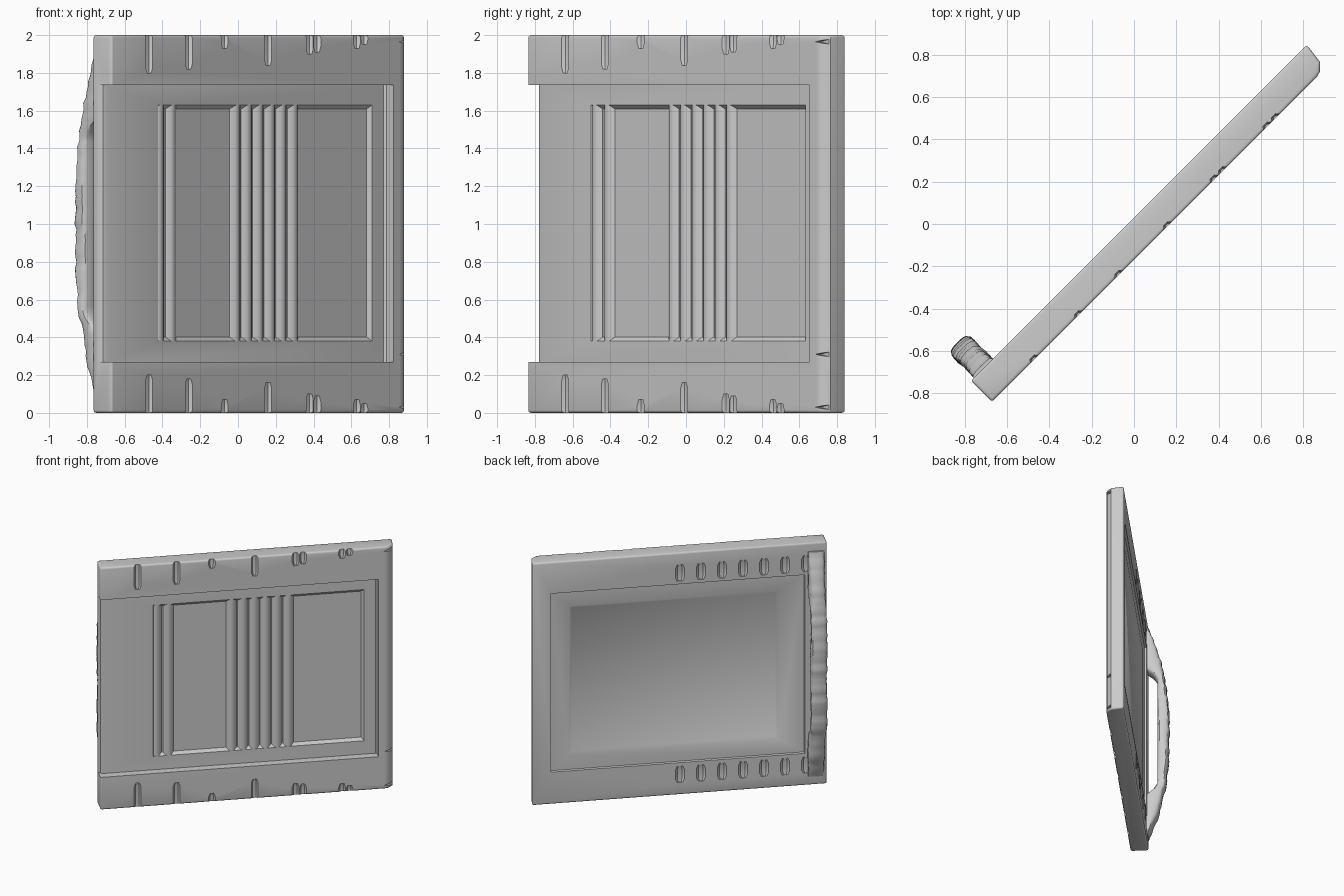
import bpy, bmesh, math, random
from mathutils import Matrix

random.seed(4)
old = bpy.data.objects.get("Cube")
if old:
    bpy.data.objects.remove(old, do_unlink=True)

grey = bpy.data.materials.new("plain grey")
grey.use_nodes = True
colour = (0.6, 0.6, 0.6, 1)
grey.diffuse_color = colour
grey.node_tree.nodes["Principled BSDF"].inputs["Base Color"].default_value = colour

FRONT, BACK, PANEL, REAR_PANEL = -0.12, 0.021, -0.055, 0.004
TURN = Matrix.Rotation(math.radians(45), 4, 'Z')


def make(name, bm):
    bmesh.ops.recalc_face_normals(bm, faces=bm.faces)
    mesh = bpy.data.meshes.new(name)
    bm.to_mesh(mesh)
    bm.free()
    mesh.materials.append(grey)
    obj = bpy.data.objects.new(name, mesh)
    bpy.context.collection.objects.link(obj)
    return obj


def loft(bm, rings):
    """Skin a list of equal rings and cap both ends."""
    loops = [[bm.verts.new(p) for p in ring] for ring in rings]
    n = len(loops[0])
    for a, b in zip(loops, loops[1:]):
        for i in range(n):
            bm.faces.new((a[i], a[(i + 1) % n], b[(i + 1) % n], b[i]))
    bm.faces.new(loops[0][::-1])
    bm.faces.new(loops[-1])


def prism(bm, outline, z0, z1):
    loft(bm, [[(x, y, z) for x, y in outline] for z in (z0, z1)])


def pocket(bm, x0, x1, z0, z1, y_open, y_floor, slope):
    """Tapered block whose narrow end is the pocket floor."""
    def ring(y, s):
        return [(x0 + s, y, z0 + s), (x1 - s, y, z0 + s), (x1 - s, y, z1 - s), (x0 + s, y, z1 - s)]
    loft(bm, [ring(y_open + (y_open - y_floor), -slope), ring(y_floor, slope)])


def groove(bm, x, y, z0, z1, half, depth, out):
    """Shallow upright dent; out is the outward y direction."""
    def ring(z, k):
        return [(x + half * k * c, y + out * (depth * k * s), z)
                for c, s in ((-1.3, 1), (-1, 0), (-.5, -.9), (.5, -.9), (1, 0), (1.3, 1))]
    loft(bm, [ring(z0, .6), ring(z0 + .03, 1), ring(z1 - .03, 1), ring(z1, .6)])


def finish(obj):
    """Bake modifiers into the mesh, turn it into place and smooth it."""
    dg = bpy.context.evaluated_depsgraph_get()
    mesh = bpy.data.meshes.new_from_object(obj.evaluated_get(dg))
    obj.modifiers.clear()
    obj.data = mesh
    mesh.transform(TURN)
    bpy.ops.object.select_all(action='DESELECT')
    obj.select_set(True)
    bpy.context.view_layer.objects.active = obj
    bpy.ops.object.shade_smooth_by_angle(angle=math.radians(35))


# Door slab with a slanted free end
bm = bmesh.new()
prism(bm, [(-1.068, FRONT), (1.1, FRONT), (1.13, -.112), (1.162, -.08), (1.175, BACK), (-1.068, BACK)], 0, 2)
slab = make("door_slab", bm)
bevel = slab.modifiers.new("soft edges", 'BEVEL')
bevel.width, bevel.segments = 0.014, 3
bevel.limit_method, bevel.angle_limit = 'ANGLE', math.radians(50)

# Main recesses: the front one runs out through the hinge end
bm = bmesh.new()
prism(bm, [(1.046, -.3), (1.046, -.065), (1.036, PANEL), (-1.03, PANEL),
           (-1.055, -.046), (-1.068, -.02), (-1.2, -.02), (-1.2, -.3)], .27, 1.735)
pocket(bm, -.9, 1.03, .265, 1.74, BACK, REAR_PANEL, .004)
recesses = make("recess_cutter", bm)

# Inner pockets and worn dents along the rails
bm = bmesh.new()
pocket(bm, -.655, .95, .38, 1.63, PANEL, -.033, .022)
pocket(bm, -.7, .89, .39, 1.62, REAR_PANEL, -.01, .022)
for x, length in ((-.47, .2), (-.26, .18), (-.07, .07), (.16, .16), (.38, .1), (.42, .09), (.63, .07), (.67, .05)):
    u = (2 * x - .17) / math.sqrt(2)
    groove(bm, u, FRONT, 2 - length, 2.05, .026, .018, -1)
    groove(bm, u, FRONT, -.05, length, .026, .018, -1)
for i in range(7):
    u = .05 - .16 * i
    groove(bm, u, BACK, 1.765, 1.9, .035, .014, 1)
    groove(bm, u, BACK, .1, .235, .035, .014, 1)
# Chips in the free end
for z in (.03, .31, 1.965):
    loft(bm, [[(1.2, y, z - .02), (1.2, y, z + .02), (1.09, y, z)] for y in (-.2, -.085)])
dents = make("dent_cutter", bm)

for cutter in (recesses, dents):
    cutter.hide_render = True
    mod = slab.modifiers.new(cutter.name, 'BOOLEAN')
    mod.operation, mod.solver, mod.object = 'DIFFERENCE', 'EXACT', cutter
finish(slab)
for cutter in (recesses, dents):
    bpy.data.objects.remove(cutter, do_unlink=True)

# Upright ribs standing in the front pocket
bm = bmesh.new()
for x in [-.405, -.34] + [.0 + .061 * i for i in range(6)]:
    u = (2 * x - .08) / math.sqrt(2)
    shape = [(u + a * .04, y) for a, y in
             ((-1, -.025), (-1, -.034), (-.45, -.053), (0, -.056), (.45, -.053), (1, -.034), (1, -.025))]
    prism(bm, shape, .375, 1.635)
finish(make("front_ribs", bm))

# Bowed grip with a lumpy wrapped surface, open behind its middle
bm = bmesh.new()
rings = []
STEPS, SIDES = 64, 16
for i in range(STEPS + 1):
    t = 2 * i / STEPS - 1
    z = 1 + .93 * t
    lump = random.uniform(-.007, .005)
    outer = BACK + .012 + .158 * (1 - abs(t) ** 2.5) + lump
    gap = min(1, max(0, (.6 - abs(t)) / .1))
    inner = -.005 + .105 * math.sqrt(gap)
    mid, deep, wide = (outer + inner) / 2, (outer - inner) / 2, .062 + lump * .6
    ring = []
    for k in range(SIDES):
        a = 2 * math.pi * k / SIDES
        c, s = math.cos(a), math.sin(a)
        twist = 1 + .04 * math.sin(3 * a + 9 * z)
        ring.append((-.985 + wide * twist * math.copysign(abs(c) ** .6, c),
                     mid + deep * math.copysign(abs(s) ** .6, s), z))
    rings.append(ring)
loft(bm, rings)
finish(make("grip_handle", bm))
